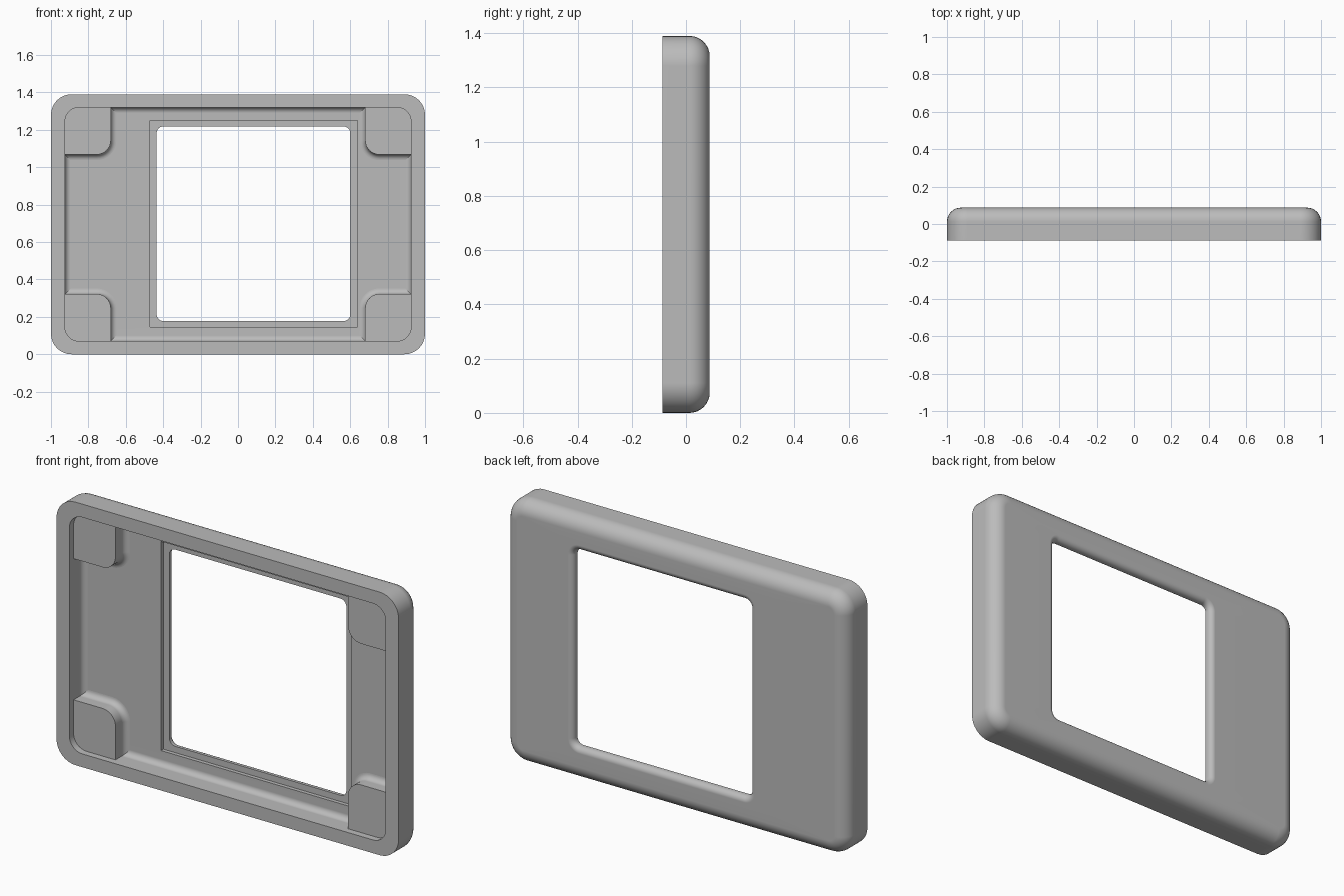
import bpy
import bmesh
from math import sin, cos, pi

if "Cube" in bpy.data.objects:
    bpy.data.objects.remove(bpy.data.objects["Cube"])

HEIGHT = 1.39
FRONT, BACK = -0.0875, 0.0875
FLOOR = 0.028        # inner face of the back panel
LEDGE = 0.048        # bottom of the step around the window
POST_TOP = -0.052    # front face of the corner posts
STEPS = 8

grey = bpy.data.materials.new("plain grey")
grey.use_nodes = True
grey.diffuse_color = (0.5, 0.5, 0.5, 1)
grey.node_tree.nodes["Principled BSDF"].inputs["Base Color"].default_value = (0.5, 0.5, 0.5, 1)


def rounded_rect(box, radii, y, grow=0.0):
    """Loop of points in the xz plane, starting at the upper right corner."""
    x0, x1, z0, z1 = box
    x0, x1, z0, z1 = x0 - grow, x1 + grow, z0 - grow, z1 + grow
    corners = [(x1, z1, -1, -1), (x0, z1, 1, -1), (x0, z0, 1, 1), (x1, z0, -1, 1)]
    points = []
    for i, (x, z, sx, sz) in enumerate(corners):
        r = radii[i] + grow
        for k in range(STEPS + 1):
            a = (i + k / STEPS) * pi / 2
            points.append((x + sx * r + r * cos(a), y, z + sz * r + r * sin(a)))
    return points


def loft(name, loops, closed=False, mirror=(1, 1)):
    """Skin a stack of loops; closed joins last to first, otherwise cap the ends."""
    bm = bmesh.new()
    mid = HEIGHT / 2
    rings = [[bm.verts.new((x * mirror[0], y, mid + (z - mid) * mirror[1]))
              for x, y, z in loop] for loop in loops]
    pairs = list(zip(rings, rings[1:]))
    if closed:
        pairs.append((rings[-1], rings[0]))
    else:
        bm.faces.new(rings[0])
        bm.faces.new(rings[-1])
    for a, b in pairs:
        for i in range(len(a)):
            j = (i + 1) % len(a)
            bm.faces.new((a[i], a[j], b[j], b[i]))
    bmesh.ops.recalc_face_normals(bm, faces=bm.faces)
    mesh = bpy.data.meshes.new(name)
    bm.to_mesh(mesh)
    bm.free()
    mesh.materials.append(grey)
    obj = bpy.data.objects.new(name, mesh)
    bpy.context.collection.objects.link(obj)
    bpy.ops.object.select_all(action="DESELECT")
    obj.select_set(True)
    bpy.context.view_layer.objects.active = obj
    bpy.ops.object.shade_smooth_by_angle(angle=pi / 6)
    obj.modifiers.new("flat panels", "WEIGHTED_NORMAL").keep_sharp = True
    return obj


arc = [k / STEPS * pi / 2 for k in range(STEPS + 1)]

# Bezel: one continuous skin around the rim, back, window and tray
outer = (-1, 1, 0, HEIGHT)
tray = (-0.925, 0.925, 0.07, HEIGHT - 0.07)
window = (-0.435, 0.6, 0.178, 1.218)
step = (-0.47, 0.64, 0.145, 1.25)
R, r, f = 0.075, 0.03, 0.03     # back edge, window edge and tray fillets
loops = [rounded_rect(outer, [0.11] * 4, FRONT)]
loops += [rounded_rect(outer, [0.11] * 4, BACK - R + R * sin(a), R * (cos(a) - 1)) for a in arc]
loops += [rounded_rect(window, [0.035] * 4, BACK - r + r * cos(a), r * (1 - sin(a))) for a in arc]
loops += [rounded_rect(window, [0.035] * 4, LEDGE),
          rounded_rect(step, [0.002] * 4, LEDGE),
          rounded_rect(step, [0.002] * 4, FLOOR)]
loops += [rounded_rect(tray, [0.075] * 4, FLOOR - f + f * cos(a), f * (sin(a) - 1)) for a in arc]
loops += [rounded_rect(tray, [0.075] * 4, FRONT)]
loft("bezel", loops, closed=True)

# Corner posts: one rounded inner corner, flared where they meet the tray
post = (0.68, 0.955, 0.04, 0.322)
post_radii = [0.002, 0.075, 0.002, 0.002]


def post_loop(y, grow):
    x0, x1, z0, z1 = post
    radii = [0.002, post_radii[1] + grow, 0.002, 0.002]
    return rounded_rect((x0 - grow, x1, z0, z1 + grow), radii, y)


post_loops = [post_loop(POST_TOP, 0)]
post_loops += [post_loop(FLOOR - f + f * sin(a), f * (1 - cos(a))) for a in arc]
post_loops += [post_loop(FLOOR + 0.01, f)]
for side, sx in (("left", 1), ("right", -1)):
    for level, sz in (("lower", 1), ("upper", -1)):
        loft(f"{level}_{side}_corner_post", post_loops, mirror=(sx, sz))
